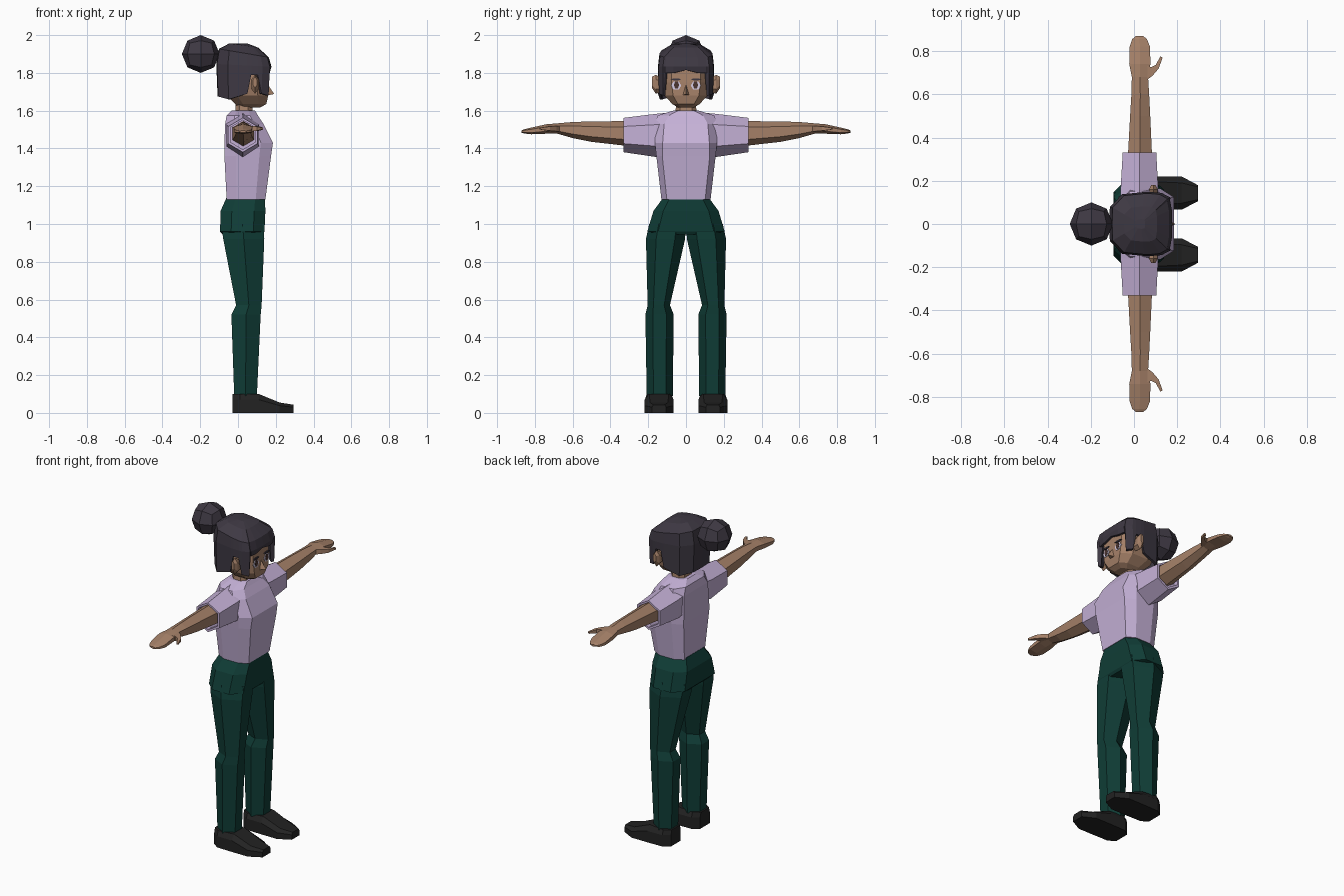
import bpy, bmesh
from mathutils import Vector


def material(name, rgb):
    m = bpy.data.materials.new(name)
    m.diffuse_color = (*rgb, 1)
    return m


SKIN = material("skin", (0.38, 0.22, 0.14))
HAIR = material("dark_hair", (0.048, 0.040, 0.056))
SHIRT = material("lavender_cloth", (0.56, 0.44, 0.68))
TROUSERS = material("green_cloth", (0.005, 0.046, 0.037))
SHOES = material("black_leather", (0.016, 0.016, 0.016))
EYE_WHITE = material("eye_white", (0.68, 0.62, 0.80))
IRIS = material("iris_brown", (0.07, 0.035, 0.03))


def finish(bm, name, mat):
    bmesh.ops.recalc_face_normals(bm, faces=bm.faces)
    me = bpy.data.meshes.new(name)
    bm.to_mesh(me)
    bm.free()
    me.materials.append(mat)
    ob = bpy.data.objects.new(name, me)
    bpy.context.collection.objects.link(ob)
    return ob


def loft(name, rings, mat):
    """Skin a list of equal-length point rings and close both ends."""
    bm = bmesh.new()
    vs = [[bm.verts.new(p) for p in r] for r in rings]
    n = len(vs[0])
    for a, b in zip(vs, vs[1:]):
        for i in range(n):
            j = (i + 1) % n
            bm.faces.new((a[i], a[j], b[j], b[i]))
    bm.faces.new(vs[0])
    bm.faces.new(vs[-1])
    return finish(bm, name, mat)


def body_ring(z, x0, x1, w, flat=0.6, cut=0.25):
    """Eight-sided horizontal ring, symmetric in y."""
    d = (x1 - x0) * cut
    half = [(x1, flat * w), (x1 - d, w), (x0 + d, w), (x0, flat * w)]
    return [(x, y, z) for x, y in half] + [(x, -y, z) for x, y in reversed(half)]


def leg_ring(s, z, x0, x1, yi, yo):
    """Six-sided horizontal ring with ridges on the inner and outer side."""
    xm, d = (x0 + x1) / 2, (yo - yi) * 0.26
    pts = [(xm, yo), (x1, yo - d), (x1, yi + d), (xm, yi), (x0, yi + d), (x0, yo - d)]
    return [(x, s * y, z) for x, y in pts]


def arm_ring(s, y, x0, x1, z0, z1):
    """Six-sided ring across the arm with ridges above and below."""
    xm, d = (x0 + x1) / 2, (z1 - z0) * 0.25
    pts = [(xm, z1), (x1, z1 - d), (x1, z0 + d), (xm, z0), (x0, z0 + d), (x0, z1 - d)]
    return [(x, s * y, z) for x, z in pts]


# Shirt body
loft("shirt_body", [body_ring(*r) for r in [
    (1.13, -0.06, 0.145, 0.13, 0.78),
    (1.36, -0.072, 0.175, 0.157, 0.8),
    (1.43, -0.072, 0.185, 0.165, 0.75),
    (1.53, -0.068, 0.135, 0.165, 0.7),
    (1.575, -0.06, 0.105, 0.15, 0.6),
    (1.60, -0.035, 0.09, 0.068, 0.6)]], SHIRT)

# Hips
loft("hips", [body_ring(*r) for r in [
    (1.137, -0.062, 0.142, 0.122, 0.7),
    (1.07, -0.092, 0.145, 0.172, 0.7),
    (0.96, -0.095, 0.14, 0.205, 0.72),
    (0.945, -0.08, 0.13, 0.12, 0.6)]], TROUSERS)

# Neck and head
loft("neck", [body_ring(1.57, -0.015, 0.08, 0.058),
              body_ring(1.66, -0.012, 0.072, 0.05)], SKIN)
loft("head", [body_ring(*r) for r in [
    (1.618, 0.0, 0.12, 0.045),
    (1.635, -0.015, 0.15, 0.072),
    (1.68, -0.06, 0.16, 0.114),
    (1.75, -0.09, 0.158, 0.128),
    (1.82, -0.10, 0.153, 0.125),
    (1.90, -0.07, 0.12, 0.09)]], SKIN)

# Nose
loft("nose", [[(0.15, 0.022, 1.68), (0.192, 0, 1.688), (0.15, -0.022, 1.68)],
              [(0.15, 0.005, 1.735), (0.16, 0, 1.735), (0.15, -0.005, 1.735)]], SKIN)


def plate(name, y, z, w, h, x, mat):
    """Thin painted face plate with pointed ends."""
    pts = [(y - w, z), (y - w * 0.5, z + h), (y + w * 0.5, z + h),
           (y + w, z), (y + w * 0.5, z - h), (y - w * 0.5, z - h)]
    loft(name, [[(xx, a, b) for a, b in pts] for xx in (x - 0.006, x)], mat)


# Hair cap: half outline of x, y and lower edge, from brow to nape
half = [(0.170, 0, 1.815), (0.168, 0.065, 1.80), (0.160, 0.110, 1.80),
        (0.162, 0.122, 1.68), (0.125, 0.143, 1.69), (0.105, 0.146, 1.79),
        (0.070, 0.148, 1.79), (0.050, 0.148, 1.69), (-0.050, 0.138, 1.66),
        (-0.105, 0.080, 1.675), (-0.108, 0, 1.675)]
outline = half + [(x, -y, z) for x, y, z in half[-2:0:-1]]


def hair_ring(scale, z=None, tilt=0.0):
    return [(0.03 + (x - 0.03) * scale, y * (scale if scale < 1 else 1),
             zb if z is None else z - tilt * (x - 0.03)) for x, y, zb in outline]


loft("hair_cap", [hair_ring(0.55, 1.88), hair_ring(0.90, 1.835), hair_ring(0.90),
                  hair_ring(1.0), hair_ring(1.05, 1.84, 0.05),
                  hair_ring(0.95, 1.905, 0.16), hair_ring(0.55, 1.945, 0.08),
                  hair_ring(0.15, 1.955)], HAIR)

# Hair bun: a cube split once and rounded
bm = bmesh.new()
bmesh.ops.create_cube(bm, size=2)
bmesh.ops.subdivide_edges(bm, edges=bm.edges[:], cuts=1, use_grid_fill=True)
for v in bm.verts:
    v.co = v.co.normalized() * 0.1 + Vector((-0.197, 0, 1.9))
finish(bm, "hair_bun", HAIR)

for s, side in ((1, "left"), (-1, "right")):
    # Eyes and brows
    plate(side + "_eye", s * 0.052, 1.733, 0.027, 0.022, 0.1615, EYE_WHITE)
    plate(side + "_iris", s * 0.05, 1.736, 0.014, 0.019, 0.1635, IRIS)
    plate(side + "_brow", s * 0.053, 1.766, 0.028, 0.005, 0.163, HAIR)

    # Ear
    loft(side + "_ear", [arm_ring(s, 0.115, 0.075, 0.105, 1.70, 1.765),
                         arm_ring(s, 0.160, 0.070, 0.110, 1.69, 1.79),
                         arm_ring(s, 0.180, 0.080, 0.100, 1.72, 1.78)], SKIN)

    # Sleeve with a recessed cuff
    loft(side + "_sleeve", [arm_ring(s, *r) for r in [
        (0.09, -0.062, 0.105, 1.37, 1.59),
        (0.16, -0.062, 0.112, 1.355, 1.583),
        (0.33, -0.052, 0.103, 1.38, 1.562),
        (0.33, -0.040, 0.091, 1.395, 1.55),
        (0.30, -0.040, 0.091, 1.395, 1.55)]], SHIRT)

    # Arm and hand
    loft(side + "_arm", [arm_ring(s, *r) for r in [
        (0.28, -0.03, 0.085, 1.41, 1.545),
        (0.50, -0.018, 0.075, 1.435, 1.543),
        (0.60, -0.012, 0.070, 1.455, 1.54),
        (0.68, -0.010, 0.065, 1.478, 1.533),
        (0.74, -0.022, 0.076, 1.478, 1.528),
        (0.82, -0.020, 0.074, 1.475, 1.51),
        (0.855, -0.008, 0.060, 1.479, 1.502),
        (0.87, 0.010, 0.042, 1.483, 1.496)]], SKIN)

    # Thumb
    loft(side + "_thumb", [[(x0, s * y0, 1.505 - t), (x1, s * y1, 1.505 - t),
                            (x1, s * y1, 1.505 + t), (x0, s * y0, 1.505 + t)]
                           for x0, y0, x1, y1, t in [
        (0.045, 0.655, 0.050, 0.735, 0.016),
        (0.085, 0.685, 0.078, 0.725, 0.014),
        (0.115, 0.720, 0.100, 0.735, 0.011),
        (0.132, 0.770, 0.122, 0.775, 0.005)]], SKIN)

    # Trouser leg
    loft(side + "_leg", [leg_ring(s, *r) for r in [
        (1.00, -0.09, 0.138, 0.0, 0.195),
        (0.92, -0.078, 0.139, 0.005, 0.212),
        (0.57, -0.01, 0.125, 0.085, 0.203),
        (0.52, -0.035, 0.12, 0.065, 0.215),
        (0.09, -0.02, 0.10, 0.07, 0.208)]], TROUSERS)

    # Shoe: cross-sections from heel to toe
    loft(side + "_shoe", [[(x, s * a, 0), (x, s * b, 0), (x, s * b, h * 0.7),
                           (x, s * (b - c), h), (x, s * (a + c), h), (x, s * a, h * 0.7)]
                          for x, a, b, c, h in [
        (-0.03, 0.095, 0.190, 0.008, 0.10),
        (0.01, 0.068, 0.218, 0.01, 0.10),
        (0.11, 0.066, 0.220, 0.025, 0.10),
        (0.22, 0.066, 0.220, 0.03, 0.055),
        (0.295, 0.105, 0.180, 0.008, 0.043)]], SHOES)
